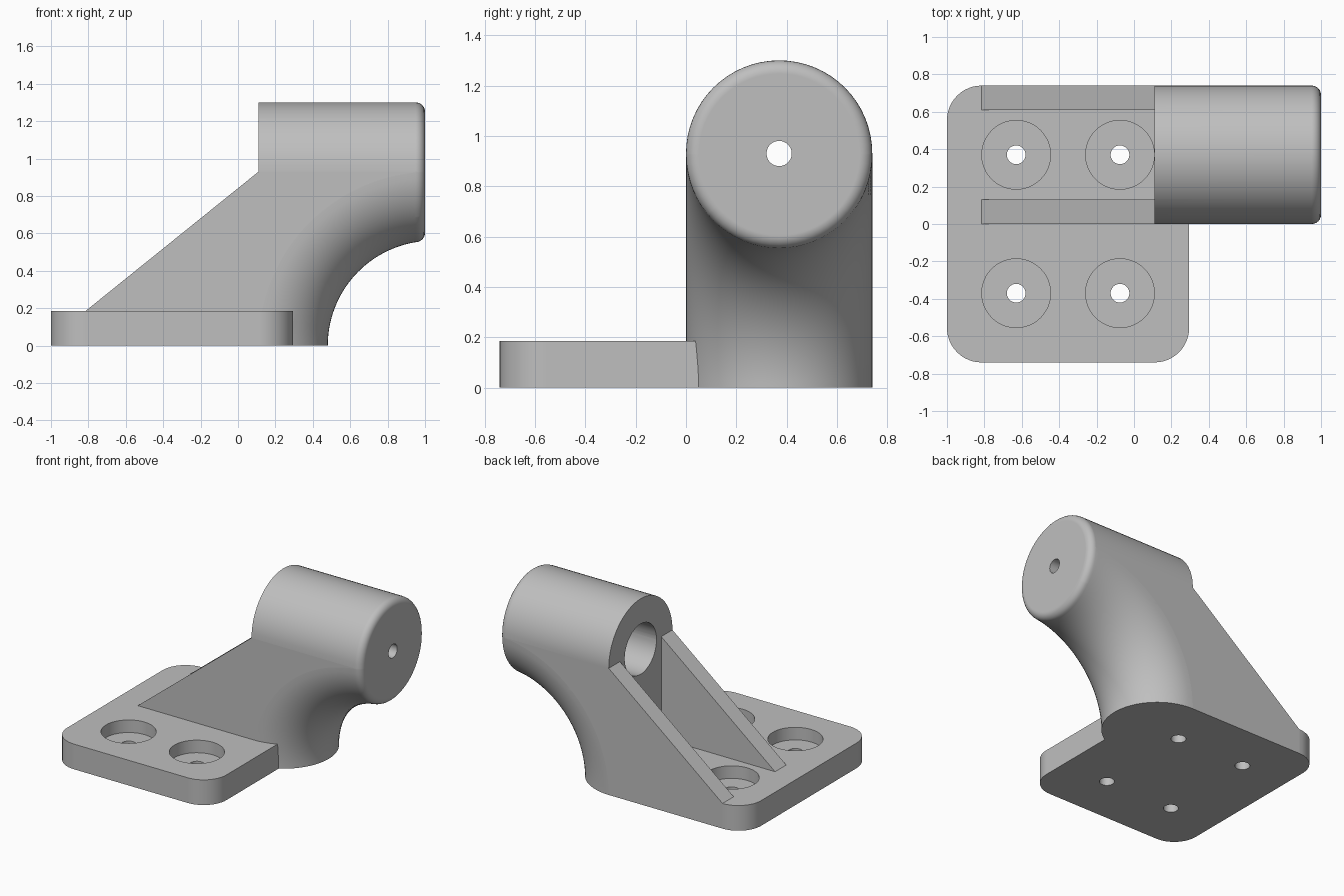
import bpy, bmesh, math
from mathutils import Matrix, Vector

cube = bpy.data.objects.get("Cube")
if cube:
    bpy.data.objects.remove(cube, do_unlink=True)

# Main dimensions
R = 0.37            # barrel radius and half spacing of the bolts
AXIS_Z = 0.93       # barrel axis height, also the elbow bend radius
BEND_X = 1.04       # elbow bend centre, on the ground
WALL_X = 0.11       # rear face of the barrel
PLATE = 0.185       # plate thickness and corner radius
FILLET = 0.05
FILLET_X = 1 - FILLET

grey = bpy.data.materials.new("plain grey")
grey.use_nodes = True
colour = (0.52, 0.52, 0.52, 1)
grey.diffuse_color = colour
grey.node_tree.nodes["Principled BSDF"].inputs["Base Color"].default_value = colour


def finish(name, bm):
    bmesh.ops.recalc_face_normals(bm, faces=bm.faces)
    mesh = bpy.data.meshes.new(name)
    bm.to_mesh(mesh)
    bm.free()
    mesh.materials.append(grey)
    ob = bpy.data.objects.new(name, mesh)
    bpy.context.collection.objects.link(ob)
    return ob


def prism(name, points, offset):
    """Extrude a closed outline along the offset."""
    bm = bmesh.new()
    face = bm.faces.new([bm.verts.new(p) for p in points])
    out = bmesh.ops.extrude_face_region(bm, geom=[face], use_keep_orig=True)
    verts = [g for g in out["geom"] if isinstance(g, bmesh.types.BMVert)]
    bmesh.ops.translate(bm, verts=verts, vec=offset)
    return finish(name, bm)


def lathe(name, profile, matrix, n=64):
    """Stack circles of (height, radius) along the local z axis."""
    bm = bmesh.new()
    rings = [[bm.verts.new(matrix @ Vector((r * math.cos(math.tau * i / n),
                                            r * math.sin(math.tau * i / n), h)))
              for i in range(n)] for h, r in profile]
    skin(bm, rings)
    return finish(name, bm)


def skin(bm, rings):
    n = len(rings[0])
    for a, b in zip(rings, rings[1:]):
        for i in range(n):
            j = (i + 1) % n
            bm.faces.new((a[i], a[j], b[j], b[i]))
    bm.faces.new(rings[0])
    return bm.faces.new(rings[-1])


def combine(target, other, operation):
    mod = target.modifiers.new("combine", "BOOLEAN")
    mod.operation = operation
    mod.solver = "EXACT"
    mod.object = other
    bpy.context.view_layer.objects.active = target
    bpy.ops.object.modifier_apply(modifier=mod.name)
    bpy.data.objects.remove(other, do_unlink=True)


def fillet_steps(n=6):
    for k in range(1, n + 1):
        a = math.pi / 2 * k / n
        yield FILLET_X + FILLET * math.sin(a), R - FILLET + FILLET * math.cos(a)


along_x = Matrix.Translation((0, R, AXIS_Z)) @ Matrix.Rotation(math.pi / 2, 4, "Y")

# Side web under the barrel, its slope running down to the plate
end = math.acos((BEND_X - FILLET_X) / AXIS_Z)
arc = [(BEND_X - AXIS_Z * math.cos(end * k / 32), 0, AXIS_Z * math.sin(end * k / 32))
       for k in range(33)]
outline = [(-1 + PLATE, 0, 0)] + arc + [(FILLET_X, 0, AXIS_Z), (WALL_X, 0, AXIS_Z),
                                        (-1 + PLATE, 0, PLATE)]
bracket = prism("bracket", outline, (0, 2 * R, 0))

# Barrel with a rounded front rim
barrel = lathe("barrel", [(WALL_X, R), (FILLET_X, R)] + list(fillet_steps()), along_x)

# Quarter elbow: a circle swept about the bend centre, then a rounded end
bm = bmesh.new()
rings = []
for k in range(37):
    t = math.pi / 2 * k / 36
    ring = []
    for i in range(64):
        a = math.tau * i / 64
        rho = AXIS_Z + R * math.cos(a)
        ring.append(bm.verts.new((BEND_X - rho * math.cos(t), R + R * math.sin(a),
                                  rho * math.sin(t))))
    rings.append(ring)
skin(bm, rings)
cut = bmesh.ops.bisect_plane(bm, geom=bm.verts[:] + bm.edges[:] + bm.faces[:],
                             plane_co=(FILLET_X, 0, 0), plane_no=(1, 0, 0),
                             clear_outer=True)
rim = [e for e in cut["geom_cut"] if isinstance(e, bmesh.types.BMEdge)]
cap = bmesh.ops.contextual_create(bm, geom=rim)["faces"][0]
last = R
for x, r in fillet_steps():
    out = bmesh.ops.extrude_face_region(bm, geom=[cap])
    bmesh.ops.delete(bm, geom=[cap], context="FACES_ONLY")
    cap = next(g for g in out["geom"] if isinstance(g, bmesh.types.BMFace))
    for v in cap.verts:
        v.co = (x, R + (v.co.y - R) * r / last, AXIS_Z + (v.co.z - AXIS_Z) * r / last)
    last = r
elbow = finish("elbow", bm)

combine(bracket, elbow, "UNION")
combine(bracket, barrel, "UNION")

# Pocket that leaves two ribs behind the barrel
rib = 0.13
pocket = prism("pocket", [(-2, rib, PLATE), (WALL_X, rib, PLATE),
                          (WALL_X, 2 * R - rib, PLATE), (-2, 2 * R - rib, PLATE)], (0, 0, 2))
combine(bracket, pocket, "DIFFERENCE")

# Mounting plate with rounded corners
corners = []
x0, x1, y1 = -1 + PLATE, 0.295 - PLATE, 2 * R - PLATE
for q, (cx, cy) in enumerate([(x1, y1), (x0, y1), (x0, -y1), (x1, -y1)]):
    for k in range(13):
        a = math.pi / 2 * (q + k / 12)
        corners.append((cx + PLATE * math.cos(a), cy + PLATE * math.sin(a), 0))
combine(bracket, prism("plate", corners, (0, 0, PLATE)), "UNION")

# Counterbored bolt holes
for x in (-0.63, -0.075):
    for y in (-R, R):
        hole = lathe("bolt_hole", [(-0.1, 0.05), (PLATE / 2, 0.05), (PLATE / 2, 0.184),
                                   (0.3, 0.184)], Matrix.Translation((x, y, 0)), 48)
        combine(bracket, hole, "DIFFERENCE")

# Barrel bore with a small hole through the front face
bore = lathe("bore", [(-0.05, 0.185), (0.81, 0.185), (0.81, 0.05), (1.1, 0.05)], along_x, 48)
combine(bracket, bore, "DIFFERENCE")

# Smooth curved walls, crisp edges
bpy.ops.object.select_all(action="DESELECT")
bracket.select_set(True)
bpy.context.view_layer.objects.active = bracket
bpy.ops.object.shade_smooth_by_angle(angle=math.radians(25))
weighted = bracket.modifiers.new("weighted normals", "WEIGHTED_NORMAL")
weighted.keep_sharp = True
